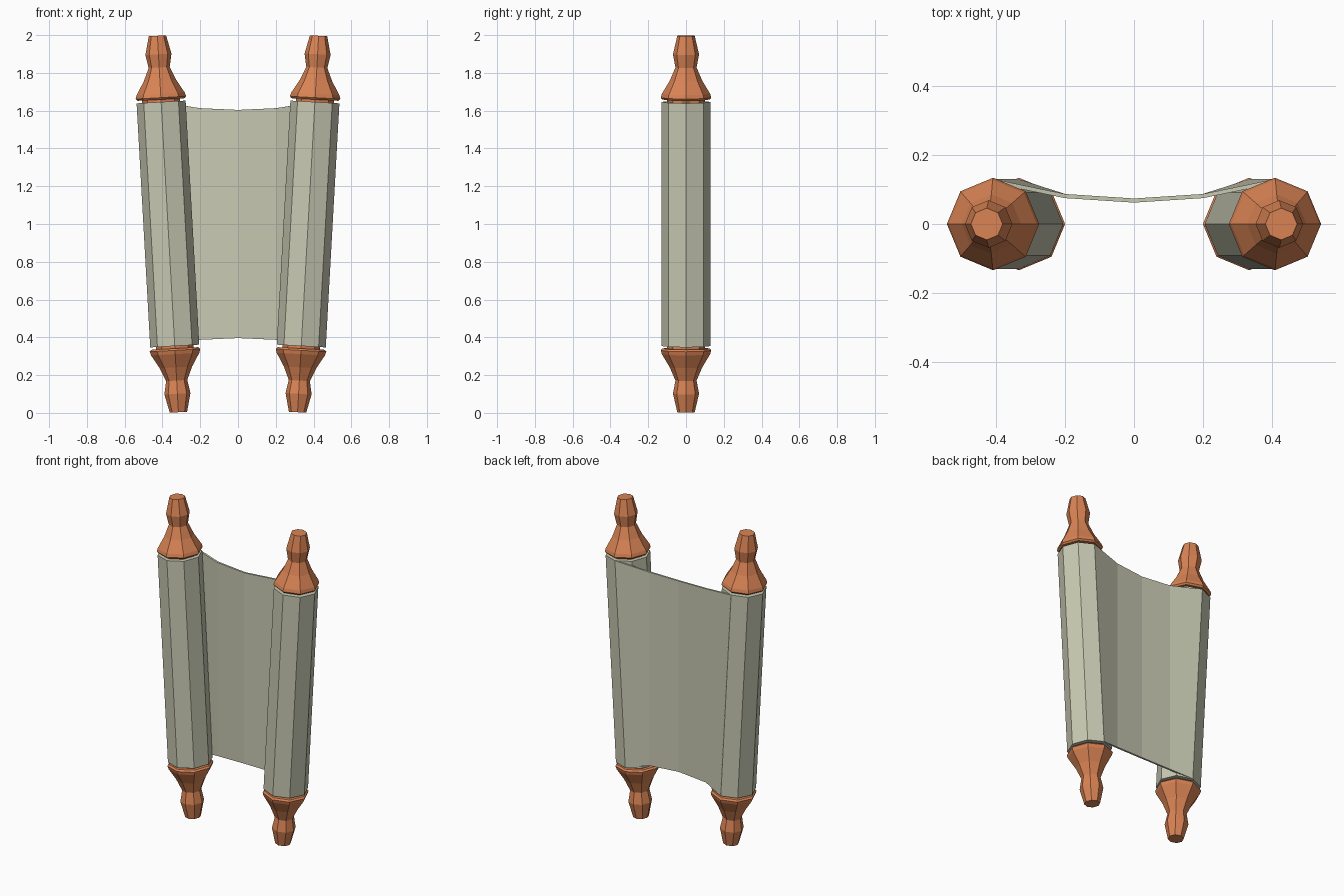
import bpy
import bmesh
from math import cos, sin, pi, radians

cube = bpy.data.objects.get("Cube")
if cube:
    bpy.data.objects.remove(cube, do_unlink=True)

SIDES = 8
TILT = radians(3.2)
ROD_X = 0.371
ROLL_R = 0.13
ROLL_HALF = 0.647


def material(name, color):
    mat = bpy.data.materials.new(name)
    mat.use_nodes = True
    mat.diffuse_color = (*color, 1)
    bsdf = mat.node_tree.nodes["Principled BSDF"]
    bsdf.inputs["Base Color"].default_value = (*color, 1)
    return mat


wood = material("orange wood", (0.70, 0.23, 0.09))
paper = material("pale parchment", (0.58, 0.59, 0.45))


def add_object(name, bm, mat):
    bmesh.ops.recalc_face_normals(bm, faces=bm.faces)
    mesh = bpy.data.meshes.new(name)
    bm.to_mesh(mesh)
    bm.free()
    mesh.materials.append(mat)
    obj = bpy.data.objects.new(name, mesh)
    bpy.context.collection.objects.link(obj)
    return obj


def turned(name, profile, mat, side):
    """Octagonal turned part from (radius, height) pairs, leaning outwards."""
    bm = bmesh.new()
    rings = [[bm.verts.new((r * cos(2 * pi * i / SIDES), r * sin(2 * pi * i / SIDES), h))
              for i in range(SIDES)] for r, h in profile]
    for low, high in zip(rings, rings[1:]):
        for i in range(SIDES):
            j = (i + 1) % SIDES
            bm.faces.new((low[i], low[j], high[j], high[i]))
    bm.faces.new(rings[0])
    bm.faces.new(rings[-1])
    obj = add_object(name, bm, mat)
    obj.location = (side * ROD_X, 0, 1)
    obj.rotation_euler.y = side * TILT


# Finial outline above the middle of the rod, mirrored for the lower end
finial = [(0.10, 0.63), (0.10, 0.66), (0.125, 0.66), (0.134, 0.67), (0.128, 0.69),
          (0.086, 0.76), (0.056, 0.83), (0.069, 0.90), (0.046, 0.998)]
roll = [(ROLL_R, -ROLL_HALF), (ROLL_R, ROLL_HALF)]

for label, side in (("left", 1), ("right", -1)):
    turned(label + "_roll", roll, paper, side)
    turned(label + "_top_finial", finial, wood, side)
    turned(label + "_bottom_finial", [(r, -h) for r, h in finial], wood, side)

# Open sheet sagging between the backs of the two rolls
lean = ROLL_HALF * sin(TILT)
columns = [(-ROD_X, lean, 0.124, 0.645), (-0.2, 0, 0.081, 0.613), (0, 0, 0.068, 0.604),
           (0.2, 0, 0.081, 0.613), (ROD_X, -lean, 0.124, 0.645)]
bm = bmesh.new()
pairs = [(bm.verts.new((x + dx, y, 1 - h)), bm.verts.new((x - dx, y, 1 + h)))
         for x, dx, y, h in columns]
for a, b in zip(pairs, pairs[1:]):
    bm.faces.new((a[0], b[0], b[1], a[1]))
sheet = add_object("open_sheet", bm, paper)
solid = sheet.modifiers.new("thickness", 'SOLIDIFY')
solid.thickness = 0.012
solid.offset = 0
